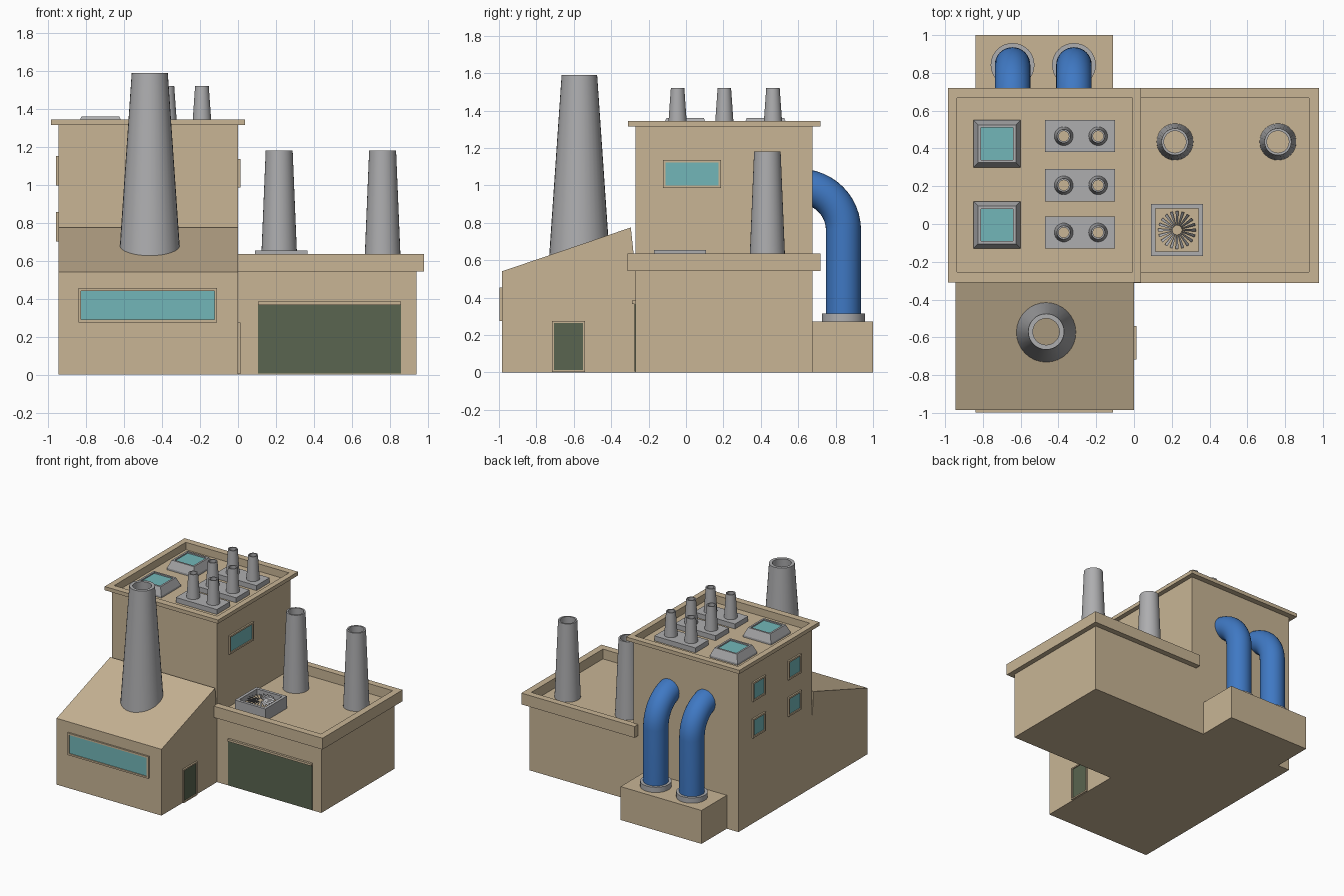
import bpy, bmesh, math
from mathutils import Vector

if "Cube" in bpy.data.objects:
    bpy.data.objects.remove(bpy.data.objects["Cube"])


def material(name, r, g, b):
    m = bpy.data.materials.new(name)
    m.diffuse_color = (r, g, b, 1)
    m.use_nodes = True
    m.node_tree.nodes["Principled BSDF"].inputs["Base Color"].default_value = m.diffuse_color
    return m


TAN = material("tan_wall", 0.58, 0.46, 0.30)
TEAL = material("teal_glass", 0.17, 0.47, 0.48)
GREEN = material("dark_green_door", 0.10, 0.13, 0.08)
BLUE = material("blue_pipe", 0.05, 0.19, 0.55)
GREY = material("grey_metal", 0.42, 0.42, 0.43)


def loft(name, loops, mat, caps=(True, True), smooth=False):
    """Skin a surface through equal-length point loops, optionally capping the ends."""
    bm = bmesh.new()
    rings = [[bm.verts.new(p) for p in loop] for loop in loops]
    n = len(rings[0])
    for a, b in zip(rings, rings[1:]):
        for i in range(n):
            j = (i + 1) % n
            bm.faces.new((a[i], a[j], b[j], b[i]))
    for ring, wanted in zip((rings[0], rings[-1]), caps):
        if wanted:
            bm.faces.new(ring)
    bmesh.ops.recalc_face_normals(bm, faces=bm.faces)
    mesh = bpy.data.meshes.new(name)
    bm.to_mesh(mesh)
    bm.free()
    mesh.materials.append(mat)
    ob = bpy.data.objects.new(name, mesh)
    bpy.context.collection.objects.link(ob)
    if smooth:
        bpy.ops.object.select_all(action='DESELECT')
        ob.select_set(True)
        bpy.context.view_layer.objects.active = ob
        bpy.ops.object.shade_smooth_by_angle(angle=math.radians(35))
    return ob


def rect(x0, x1, y0, y1, z):
    return [(x0, y0, z), (x1, y0, z), (x1, y1, z), (x0, y1, z)]


def square(x, y, half, z):
    return rect(x - half, x + half, y - half, y + half, z)


def box(name, x0, x1, y0, y1, z0, z1, mat):
    return loft(name, [rect(x0, x1, y0, y1, z0), rect(x0, x1, y0, y1, z1)], mat)


def circle(x, y, r, z, n=32):
    return [(x + r * math.cos(2 * math.pi * i / n), y + r * math.sin(2 * math.pi * i / n), z)
            for i in range(n)]


def stack(name, x, y, z0, z1, r0, r1, hole):
    """Tapered open chimney."""
    loft(name, [circle(x, y, r, z) for r, z in
                ((r0, z0), (r1, z1), (hole, z1), (hole * r0 / r1, z0))],
         GREY, (False, False), smooth=True)


def window(name, loc, w, h, turn, pane_mat, border=0.014, depth=0.013):
    """Raised frame with an inset pane; faces -y before turning about z."""
    def ring(inset, y):
        a, b = w / 2 - inset, h / 2 - inset
        return [(-a, y, -b), (a, y, -b), (a, y, b), (-a, y, b)]
    frame = loft(name + "_frame", [ring(0, 0.01), ring(0, -depth), ring(border, -depth),
                                   ring(border, 0.01)], TAN, (False, False))
    pane = loft(name + "_pane", [ring(border, 0.01), ring(border, -0.005)], pane_mat)
    for ob in (frame, pane):
        ob.location = loc
        ob.rotation_euler.z = math.radians(turn)


# Tower and garage wing: walls, overhanging parapet and sunken roof
TOWER_ROOF, WING_ROOF = 1.285, 0.555
wall, cap, inner = (-0.945, 0, -0.27, 0.675), (-0.985, 0.037, -0.31, 0.72), (-0.937, -0.008, -0.255, 0.667)
loft("tower", [rect(*wall, 0), rect(*wall, 1.315), rect(*cap, 1.315), rect(*cap, 1.345),
               rect(*inner, 1.345), rect(*inner, TOWER_ROOF)], TAN)
wall, cap, inner = (-0.01, 0.94, -0.27, 0.675), (-0.04, 0.98, -0.312, 0.72), (-0.005, 0.927, -0.255, 0.667)
loft("garage_wing", [rect(*wall, 0), rect(*wall, 0.543), rect(*cap, 0.543), rect(*cap, 0.635),
                     rect(*inner, 0.635), rect(*inner, WING_ROOF)], TAN)

# Front shed with sloping roof
profile = [(-0.985, 0), (-0.985, 0.54), (-0.295, 0.775), (-0.27, 0.54), (-0.27, 0)]
loft("front_shed", [[(x, y, z) for y, z in profile] for x in (-0.945, 0)], TAN)

# Chimneys
stack("big_chimney", -0.465, -0.57, 0.60, 1.59, 0.163, 0.095, 0.07)
for i, x in enumerate((0.217, 0.762)):
    stack(f"wing_chimney_{i}", x, 0.435, WING_ROOF, 1.18, 0.097, 0.071, 0.058)

# Roof vents: three plinths with two small stacks each
for i, y in enumerate((0.465, 0.205, -0.045)):
    box(f"vent_plinth_{i}", -0.47, -0.10, y - 0.085, y + 0.085, TOWER_ROOF - 0.01, 1.325, GREY)
    for j, x in enumerate((-0.372, -0.19)):
        stack(f"vent_stack_{i}_{j}", x, y, 1.322, 1.52, 0.05, 0.036, 0.027)
        loft(f"vent_bottom_{i}_{j}", [circle(x, y, 0.037, 1.32), circle(x, y, 0.037, 1.328)], TAN)

# Skylights
for i, y in enumerate((0.425, -0.005)):
    x = -0.725
    loft(f"skylight_curb_{i}", [square(x, y, h, z) for h, z in
         ((0.125, TOWER_ROOF), (0.125, 1.30), (0.10, 1.36), (0.085, 1.36), (0.085, 1.33))],
         GREY, (False, False))
    loft(f"skylight_glass_{i}", [square(x, y, 0.085, 1.32), square(x, y, 0.085, 1.35)], TEAL)

# Roof fan: open casing, tan well and radial blades
fx, fy = 0.228, -0.032
loft("fan_casing", [square(fx, fy, h, z) for h, z in
     ((0.138, WING_ROOF), (0.138, 0.655), (0.114, 0.655), (0.114, WING_ROOF))], GREY, (False, False))
box("fan_well", fx - 0.115, fx + 0.115, fy - 0.115, fy + 0.115, WING_ROOF - 0.01, 0.61, TAN)
for i in range(20):
    a = 2 * math.pi * i / 20
    blade = loft(f"fan_blade_{i}", [[(r, -w, z - 0.006), (r, w, z + 0.006), (r, w, z + 0.010), (r, -w, z - 0.002)]
                 for r, w, z in ((0.025, 0.003, 0), (0.10, 0.008, 0))], GREY)
    blade.location = (fx, fy, 0.635)
    blade.rotation_euler.z = a

# Windows and side door
window("shed_window", (-0.475, -0.985, 0.365), 0.73, 0.18, 0, TEAL)
window("tower_right_window", (0, 0.032, 1.06), 0.31, 0.15, 90, TEAL)
for i, y in enumerate((0.42, -0.04)):
    for j, z in enumerate((0.778, 1.075)):
        window(f"tower_left_window_{i}_{j}", (-0.945, y, z), 0.165, 0.155, -90, TEAL)
window("side_door", (0, -0.628, 0.138), 0.178, 0.272, 90, GREEN, 0.011)

# Garage door with lintel
box("garage_door", 0.105, 0.86, -0.276, -0.26, 0.005, 0.367, GREEN)
box("garage_lintel", 0.105, 0.86, -0.288, -0.26, 0.367, 0.385, TAN)

# Rear plinth with two bent pipes running into the tower
box("rear_plinth", -0.84, -0.11, 0.66, 1.0, 0, 0.272, TAN)
PIPE_R, BEND, BEND_Z, PIPE_Y = 0.094, 0.234, 0.76, 0.842
for i, x in enumerate((-0.643, -0.318)):
    loft(f"pipe_flange_{i}", [circle(x, PIPE_Y, 0.116, 0.265), circle(x, PIPE_Y, 0.116, 0.315)],
         GREY, smooth=True)
    loops = [circle(x, PIPE_Y, PIPE_R, 0.30)]
    for k in range(13):
        t = math.radians(90 * k / 12)
        loops.append([(px, PIPE_Y - BEND + (BEND + py) * math.cos(t), BEND_Z + (BEND + py) * math.sin(t))
                      for px, py, _ in circle(x, 0, PIPE_R, 0)])
    loft(f"bent_pipe_{i}", loops, BLUE, smooth=True)
